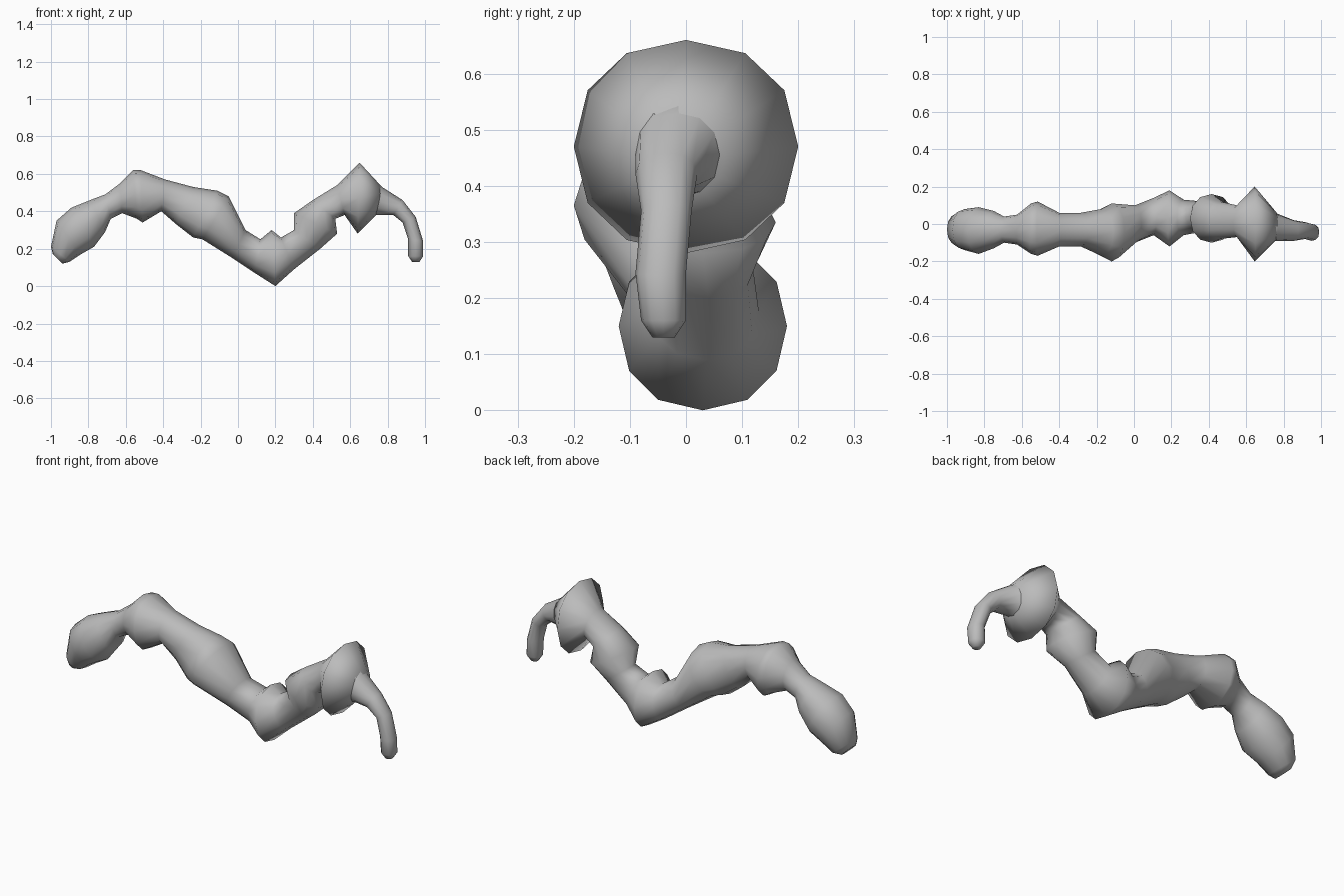
import bpy
import bmesh
import math
from mathutils import Vector

default_cube = bpy.data.objects.get("Cube")
if default_cube:
    bpy.data.objects.remove(default_cube, do_unlink=True)

SIDES = 12
ROUNDNESS = 0.92  # slightly boxy cross-sections


def make_material(name, colour):
    material = bpy.data.materials.new(name)
    material.use_nodes = True
    material.diffuse_color = colour
    shader = material.node_tree.nodes["Principled BSDF"]
    shader.inputs["Base Color"].default_value = colour
    shader.inputs["Roughness"].default_value = 0.7
    return material


def soften(value):
    return math.copysign(abs(value) ** ROUNDNESS, value)


def add_ring(bm, section):
    """Ring through an upper and a lower outline point, between two y limits."""
    (top_x, top_z), (low_x, low_z), (front, back) = section
    top = Vector((top_x, 0, top_z))
    low = Vector((low_x, 0, low_z))
    centre = (top + low) / 2 + Vector((0, (front + back) / 2, 0))
    up = (top - low) / 2
    side = Vector((0, (back - front) / 2, 0))
    ring = []
    for i in range(SIDES):
        angle = math.tau * i / SIDES
        offset = up * soften(math.cos(angle)) + side * soften(math.sin(angle))
        ring.append(bm.verts.new(centre + offset))
    return ring


def loft(name, sections, material):
    bm = bmesh.new()
    rings = [add_ring(bm, section) for section in sections]
    for ring, following in zip(rings, rings[1:]):
        for i in range(SIDES):
            j = (i + 1) % SIDES
            bm.faces.new((ring[i], ring[j], following[j], following[i]))
    bm.faces.new(rings[0])
    bm.faces.new(rings[-1])
    bmesh.ops.recalc_face_normals(bm, faces=bm.faces)
    for face in bm.faces:
        face.smooth = True
    mesh = bpy.data.meshes.new(name)
    bm.to_mesh(mesh)
    bm.free()
    mesh.materials.append(material)
    part = bpy.data.objects.new(name, mesh)
    bpy.context.collection.objects.link(part)
    return part


grey = make_material("plain grey", (0.5, 0.5, 0.5, 1))

# Each section: upper outline (x, z), lower outline (x, z), front and back y
# Drooping club and its narrow neck
club = [
    ((-.99, .17), (-.94, .12), (-.09, .01)),
    ((-1, .21), (-.9, .13), (-.11, .05)),
    ((-.97, .35), (-.84, .17), (-.14, .08)),
    ((-.89, .42), (-.77, .21), (-.16, .09)),
    ((-.79, .46), (-.71, .29), (-.13, .07)),
    ((-.71, .49), (-.68, .36), (-.1, .04)),
    ((-.63, .55), (-.62, .39), (-.11, .05)),
]
# First two knuckles
knuckles = [
    ((-.56, .62), (-.54, .36), (-.16, .11)),
    ((-.52, .62), (-.51, .34), (-.17, .12)),
    ((-.39, .57), (-.41, .4), (-.12, .06)),
    ((-.24, .53), (-.33, .33), (-.12, .06)),
    ((-.11, .51), (-.24, .26), (-.17, .08)),
    ((-.05, .48), (-.19, .25), (-.2, .11)),
]
# Low bend, collar and broad flange
bend = [
    ((.04, .3), (-.03, .15), (-.1, .1)),
    ((.12, .25), (.09, .07), (-.06, .14)),
    ((.18, .3), (.2, 0), (-.12, .18)),
    ((.23, .26), (.3, .09), (-.06, .13)),
    ((.3, .3), (.44, .2), (-.04, .12)),
    ((.3, .39), (.53, .28), (-.1, .16)),
    ((.4, .46), (.52, .36), (-.08, .12)),
    ((.53, .54), (.57, .38), (-.07, .1)),
    ((.65, .66), (.64, .28), (-.2, .2)),
    ((.77, .53), (.74, .38), (-.09, .07)),
]
loft("segmented_body", club + knuckles + bend, grey)

# Downward hook growing out of the flange
hook = [
    ((.68, .62), (.66, .32), (-.15, .14)),
    ((.77, .53), (.74, .38), (-.09, .06)),
    ((.88, .46), (.83, .38), (-.09, .02)),
    ((.95, .37), (.88, .34), (-.08, .01)),
    ((.99, .24), (.91, .25), (-.09, 0)),
    ((.99, .16), (.91, .16), (-.08, 0)),
    ((.97, .13), (.93, .13), (-.06, -.02)),
]
loft("hook", hook, grey)
